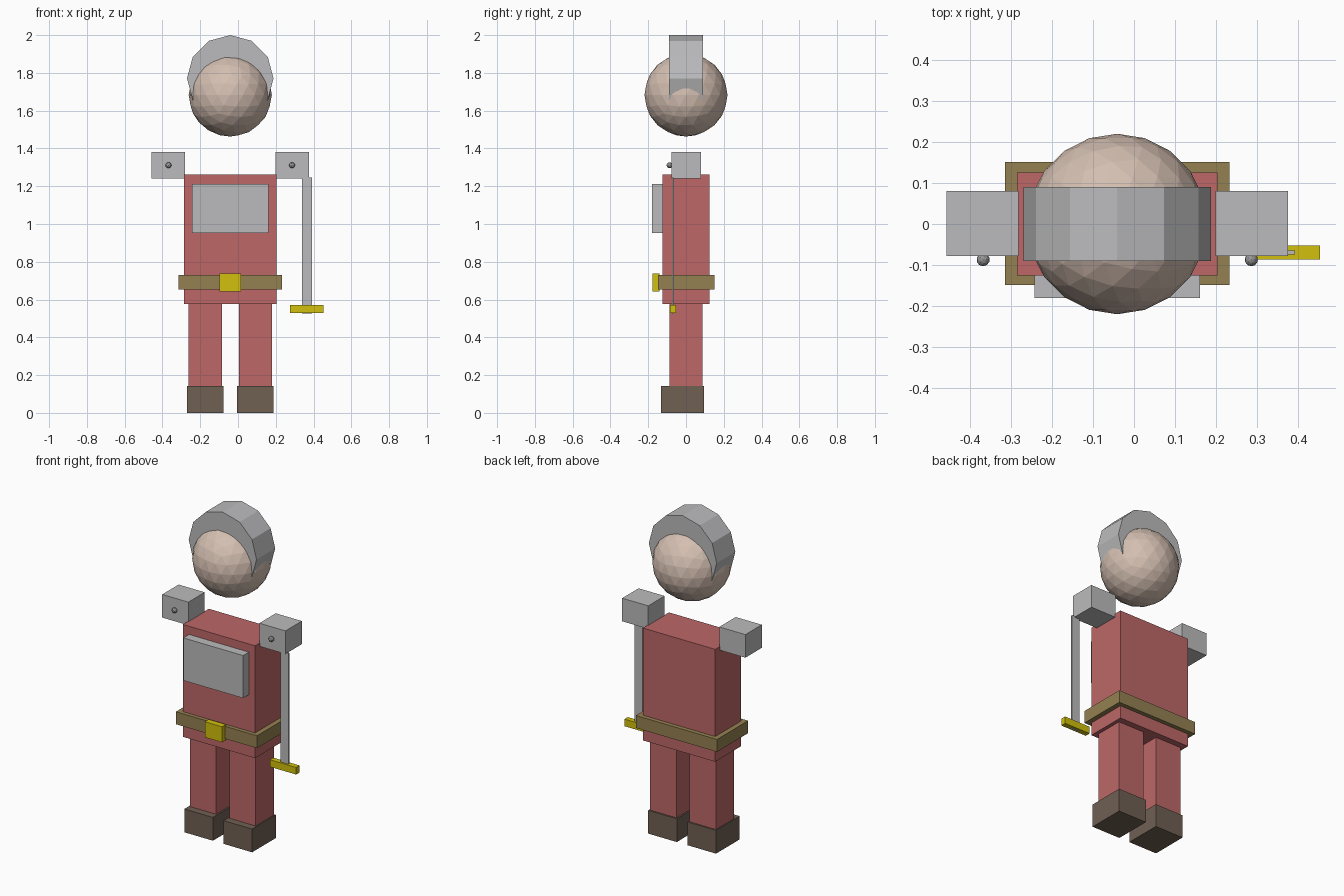
import bpy
import bmesh
from math import radians, cos, sin

cube = bpy.data.objects.get("Cube")
if cube:
    bpy.data.objects.remove(cube, do_unlink=True)


def material(name, r, g, b):
    mat = bpy.data.materials.new(name)
    mat.use_nodes = True
    mat.diffuse_color = (r, g, b, 1)
    mat.node_tree.nodes["Principled BSDF"].inputs["Base Color"].default_value = (r, g, b, 1)
    return mat


steel = material("steel grey", 0.5, 0.5, 0.51)
red = material("cloth red", 0.51, 0.135, 0.137)
gold = material("gold", 0.64, 0.53, 0.004)
belt_brown = material("belt brown", 0.30, 0.22, 0.085)
boot_brown = material("boot brown", 0.16, 0.116, 0.086)
skin = material("skin", 0.66, 0.52, 0.44)
iron = material("rivet grey", 0.3, 0.3, 0.3)


def add_object(name, bm, mat):
    bmesh.ops.recalc_face_normals(bm, faces=bm.faces)
    mesh = bpy.data.meshes.new(name)
    bm.to_mesh(mesh)
    bm.free()
    mesh.materials.append(mat)
    obj = bpy.data.objects.new(name, mesh)
    bpy.context.collection.objects.link(obj)
    return obj


def box(name, mat, xs, ys, zs):
    """Box spanning the given (low, high) range on each axis."""
    bm = bmesh.new()
    bmesh.ops.create_cube(bm, size=1)
    for v in bm.verts:
        v.co = [lo + (hi - lo) * (c + 0.5) for c, (lo, hi) in zip(v.co, (xs, ys, zs))]
    return add_object(name, bm, mat)


def ball(name, mat, radius, centre, detail):
    bm = bmesh.new()
    bmesh.ops.create_icosphere(bm, subdivisions=detail, radius=radius)
    bmesh.ops.translate(bm, verts=bm.verts, vec=centre)
    return add_object(name, bm, mat)


MID = -0.041  # body centre line; the sword shifts it off zero

# Head and the faceted helmet arch over it
ball("head", skin, 0.22, (MID, 0, 1.683), 3)
bm = bmesh.new()
rim = [bm.verts.new((MID + 0.229 * cos(radians(a)), -0.09, 1.771 + 0.229 * sin(radians(a))))
       for a in range(-30, 211, 30)]
side = bm.faces.new(rim)
arch = bmesh.ops.extrude_face_region(bm, geom=[side])["geom"]
bmesh.ops.translate(bm, vec=(0, 0.18, 0),
                    verts=[v for v in arch if isinstance(v, bmesh.types.BMVert)])
add_object("helmet", bm, steel)

# Torso, chest plate, belt and buckle
box("torso", red, (-0.285, 0.203), (-0.125, 0.125), (0.576, 1.262))
box("chest_plate", steel, (-0.243, 0.161), (-0.18, -0.12), (0.952, 1.212))
box("belt", belt_brown, (-0.315, 0.233), (-0.149, 0.151), (0.654, 0.73))
box("buckle", gold, (-0.099, 0.017), (-0.178, -0.14), (0.643, 0.738))

# Paired parts on each side of the centre line
for label, s in (("right", -1), ("left", 1)):
    def span(inner, outer):
        return sorted((MID + s * inner, MID + s * outer))

    box(label + "_leg", red, span(0.045, 0.222), (-0.088, 0.087), (0.13, 0.58))
    box(label + "_boot", boot_brown, span(0.036, 0.229), (-0.132, 0.096), (0, 0.142))
    box(label + "_shoulder", steel, span(0.24, 0.416), (-0.078, 0.08), (1.24, 1.381))
    ball(label + "_rivet", iron, 0.016, (MID + s * 0.327, -0.087, 1.311), 2)

# Sword hanging point-up from the left shoulder
box("sword_blade", steel, (0.339, 0.392), (-0.074, -0.065), (0.525, 1.247))
box("sword_guard", gold, (0.276, 0.453), (-0.086, -0.053), (0.528, 0.571))
